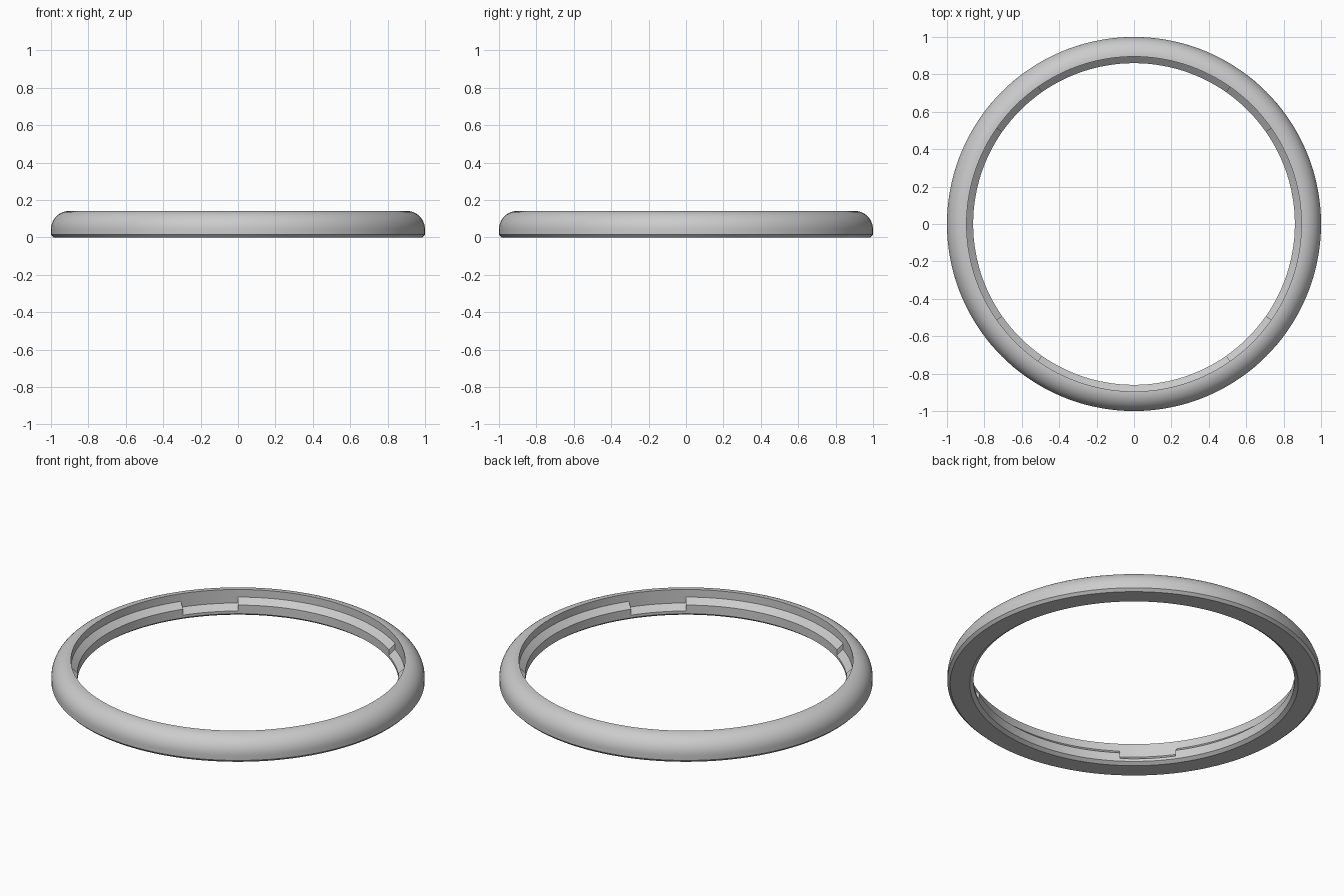
import bpy
import bmesh
import math

old = bpy.data.objects.get("Cube")
if old:
    bpy.data.objects.remove(old, do_unlink=True)

SEGMENTS = 144
R_IN, R_RIM, HEIGHT = 0.86, 0.895, 0.142
LOW, HIGH = 0.031, 0.066      # inner ledge height in the notches and between them
SLOPE = 0.031                 # rise of the ledge bevel


def ledge(height):
    return [(R_IN, height), (R_RIM, height + SLOPE)]


def profile(height):
    """Closed ring section: chamfered base, rounded outer shoulder, stepped bore."""
    arc_r = 0.1
    arc = [(0.9 + arc_r * math.cos(a), HEIGHT - arc_r + arc_r * math.sin(a))
           for a in (math.pi / 2 * i / 12 for i in range(13))]
    return ([(0.88, 0), (0.985, 0), (1, 0.015)] + arc
            + [(R_RIM, HEIGHT)] + ledge(height)[::-1] + [(R_IN, 0.015)])


def ledge_height(i):
    """Four low notches, centred on the diagonals."""
    degrees = ((i % SEGMENTS) + 0.5) * 360 / SEGMENTS
    return LOW if abs(degrees % 90 - 45) < 10 else HIGH


def place(bm, points, i):
    a = math.tau * (i % SEGMENTS) / SEGMENTS
    return [bm.verts.new((r * math.cos(a), r * math.sin(a), z)) for r, z in points]


bm = bmesh.new()
for i in range(SEGMENTS):
    h = ledge_height(i)
    a, b = place(bm, profile(h), i), place(bm, profile(h), i + 1)
    for k in range(len(a)):
        n = (k + 1) % len(a)
        bm.faces.new((a[k], b[k], b[n], a[n]))
    # Upright end face where the ledge steps
    if ledge_height(i + 1) != h:
        end = place(bm, ledge(LOW) + ledge(HIGH)[::-1], i + 1)
        bm.faces.new(end if h == LOW else end[::-1])
bmesh.ops.remove_doubles(bm, verts=bm.verts, dist=0.0001)

# Turn the skin outward, judged by the flat base
bm.normal_update()
base = min(bm.faces, key=lambda f: f.calc_center_median().z)
if base.normal.z > 0:
    bmesh.ops.reverse_faces(bm, faces=bm.faces)

mesh = bpy.data.meshes.new("bezel_ring")
bm.to_mesh(mesh)
bm.free()
ring = bpy.data.objects.new("bezel_ring", mesh)
bpy.context.collection.objects.link(ring)

grey = bpy.data.materials.new("light_grey")
grey.use_nodes = True
colour = (0.6, 0.6, 0.6, 1)
grey.diffuse_color = colour
grey.node_tree.nodes["Principled BSDF"].inputs["Base Color"].default_value = colour
mesh.materials.append(grey)

bpy.ops.object.select_all(action='DESELECT')
ring.select_set(True)
bpy.context.view_layer.objects.active = ring
bpy.ops.object.shade_smooth_by_angle(angle=math.radians(25))
